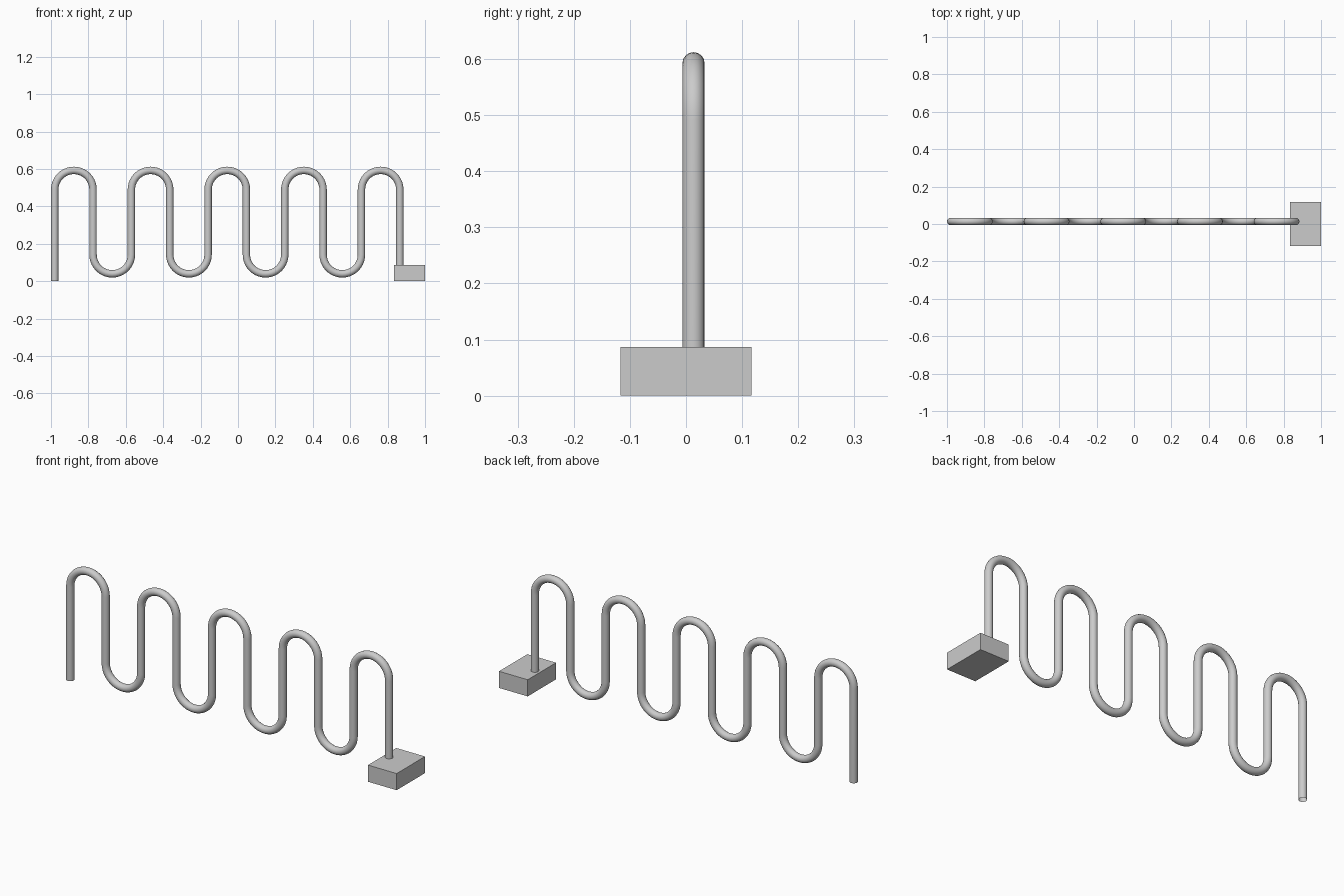
import bpy
from math import pi, cos, sin

if "Cube" in bpy.data.objects:
    bpy.data.objects.remove(bpy.data.objects["Cube"])

TUBE_R = 0.0198
TUBE_Y = 0.0134
LEGS, FIRST_X, PITCH = 10, -0.98, 0.205
BEND_R = PITCH / 2
TOP_Z, LOW_Z = 0.49, 0.142      # centres of the upper and lower bends
STEPS = 20

# Serpentine centreline: straight legs joined by half-circle bends
path = [(FIRST_X, 0.0)]
for i in range(LEGS - 1):
    cx = FIRST_X + (i + 0.5) * PITCH
    cz, side = (TOP_Z, 1) if i % 2 == 0 else (LOW_Z, -1)
    for k in range(STEPS + 1):
        a = pi * (1 - k / STEPS)
        path.append((cx + BEND_R * cos(a), cz + side * BEND_R * sin(a)))
path.append((FIRST_X + (LEGS - 1) * PITCH, 0.02))

# Open-ended round tube swept along the path
curve = bpy.data.curves.new("wave_tube", 'CURVE')
curve.dimensions = '3D'
curve.bevel_depth = TUBE_R
curve.bevel_resolution = 6
curve.use_fill_caps = False
spline = curve.splines.new('POLY')
spline.points.add(len(path) - 1)
for p, (x, z) in zip(spline.points, path):
    p.co = (x, TUBE_Y, z, 1)
tube = bpy.data.objects.new("wave_tube", curve)
bpy.context.collection.objects.link(tube)
bpy.context.view_layer.objects.active = tube
tube.select_set(True)
bpy.ops.object.convert(target='MESH')
bpy.ops.object.shade_smooth_by_angle()

# Mounting block under the last leg
bpy.ops.mesh.primitive_cube_add(size=1, location=(0.917, 0, 0.0435))
block = bpy.context.object
block.name = "mounting_block"
block.scale = (0.166, 0.234, 0.087)
bpy.ops.object.transform_apply(location=False, rotation=False, scale=True)
